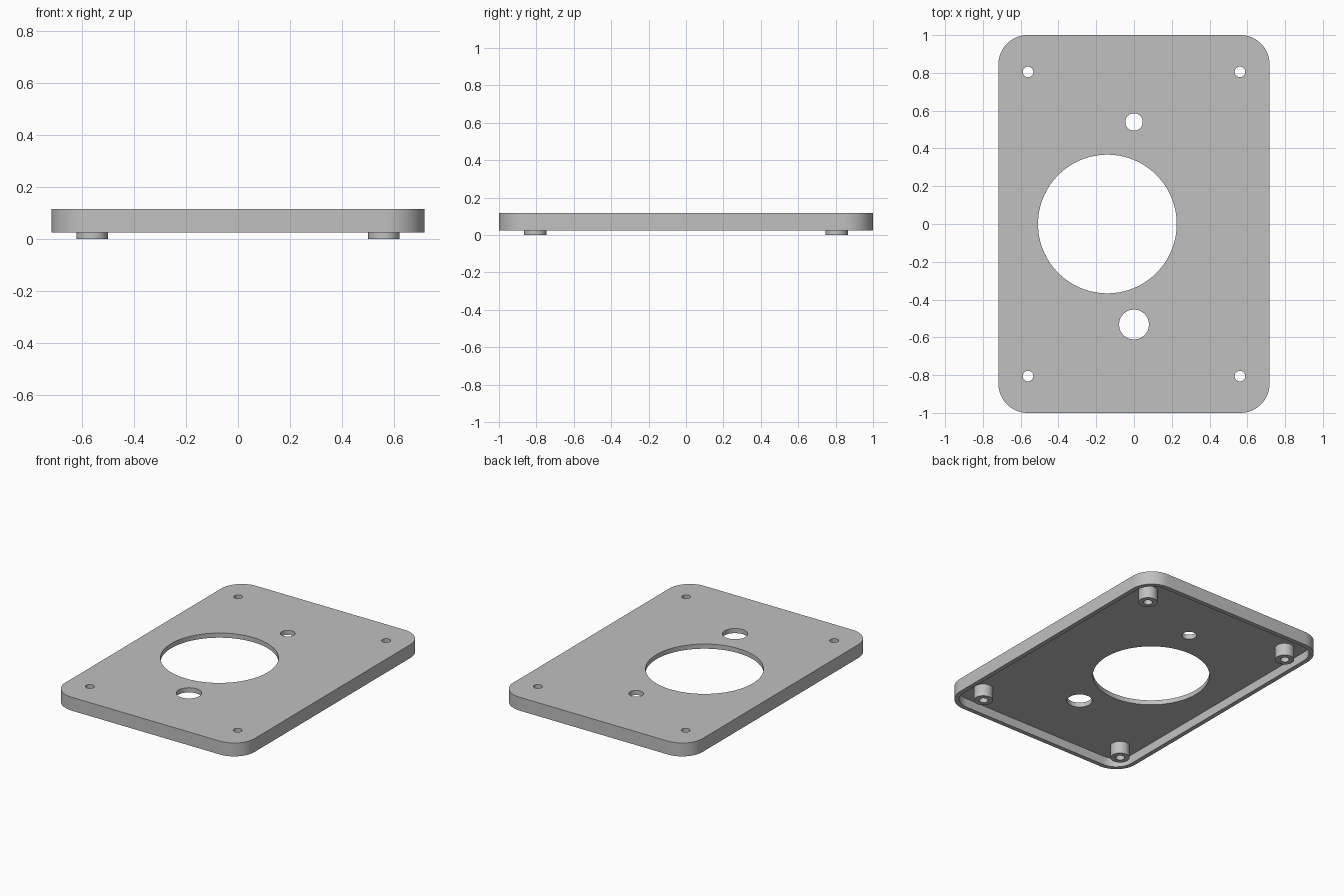
import bpy, bmesh
from math import cos, sin, pi, radians

cube = bpy.data.objects.get("Cube")
if cube:
    bpy.data.objects.remove(cube, do_unlink=True)

HALF_X, HALF_Y, CORNER = 0.718, 1.0, 0.155
RIM_Z, FLOOR_Z, TOP_Z = 0.025, 0.085, 0.117
WALL = 0.03
SCREW_X, SCREW_Y = 0.561, 0.805

grey = bpy.data.materials.new("plain grey")
grey.use_nodes = True
colour = (0.53, 0.53, 0.53, 1)
grey.diffuse_color = colour
grey.node_tree.nodes["Principled BSDF"].inputs["Base Color"].default_value = colour


def rounded_rectangle(hx, hy, r, steps=16):
    points = []
    for quarter, (sx, sy) in enumerate(((1, 1), (-1, 1), (-1, -1), (1, -1))):
        for i in range(steps + 1):
            a = (quarter + i / steps) * pi / 2
            points.append((sx * (hx - r) + r * cos(a), sy * (hy - r) + r * sin(a)))
    return points


def circle(x, y, r, steps):
    return [(x + r * cos(2 * pi * i / steps), y + r * sin(2 * pi * i / steps))
            for i in range(steps)]


def prism(name, outline, z0, z1):
    """Straight solid with the given outline."""
    bm = bmesh.new()
    face = bm.faces.new([bm.verts.new((x, y, z0)) for x, y in outline])
    top = bmesh.ops.extrude_face_region(bm, geom=[face])["geom"]
    verts = [v for v in top if isinstance(v, bmesh.types.BMVert)]
    bmesh.ops.translate(bm, verts=verts, vec=(0, 0, z1 - z0))
    bmesh.ops.recalc_face_normals(bm, faces=bm.faces)
    mesh = bpy.data.meshes.new(name)
    bm.to_mesh(mesh)
    bm.free()
    mesh.materials.append(grey)
    obj = bpy.data.objects.new(name, mesh)
    bpy.context.collection.objects.link(obj)
    return obj


def combine(target, tool, operation):
    """Apply a boolean and remove the tool."""
    tool.hide_render = True
    mod = target.modifiers.new(tool.name, "BOOLEAN")
    mod.operation, mod.solver, mod.object = operation, "EXACT", tool
    bpy.context.view_layer.objects.active = target
    bpy.ops.object.modifier_apply(modifier=mod.name)
    bpy.data.objects.remove(tool, do_unlink=True)


# Cover plate with a hollow underside and a thin rim
plate = prism("cover_plate", rounded_rectangle(HALF_X, HALF_Y, CORNER), RIM_Z, TOP_Z)
cavity = rounded_rectangle(HALF_X - WALL, HALF_Y - WALL, CORNER - WALL)
combine(plate, prism("cavity", cavity, -0.05, FLOOR_Z), "DIFFERENCE")

# Screw posts in the four corners
corners = [(sx * SCREW_X, sy * SCREW_Y) for sx in (-1, 1) for sy in (-1, 1)]
for x, y in corners:
    combine(plate, prism("screw_post", circle(x, y, 0.06, 48), 0, FLOOR_Z + 0.015), "UNION")

# Screw holes, large opening and the two smaller openings
holes = [(x, y, 0.028, 32) for x, y in corners]
holes += [(-0.141, 0, 0.367, 128), (0, 0.54, 0.046, 48), (0, -0.532, 0.079, 64)]
for x, y, r, steps in holes:
    combine(plate, prism("hole", circle(x, y, r, steps), -0.05, 0.2), "DIFFERENCE")

# Smooth round walls, keep crisp edges
bpy.ops.object.select_all(action="DESELECT")
plate.select_set(True)
bpy.context.view_layer.objects.active = plate
bpy.ops.object.shade_smooth_by_angle(angle=radians(30))
